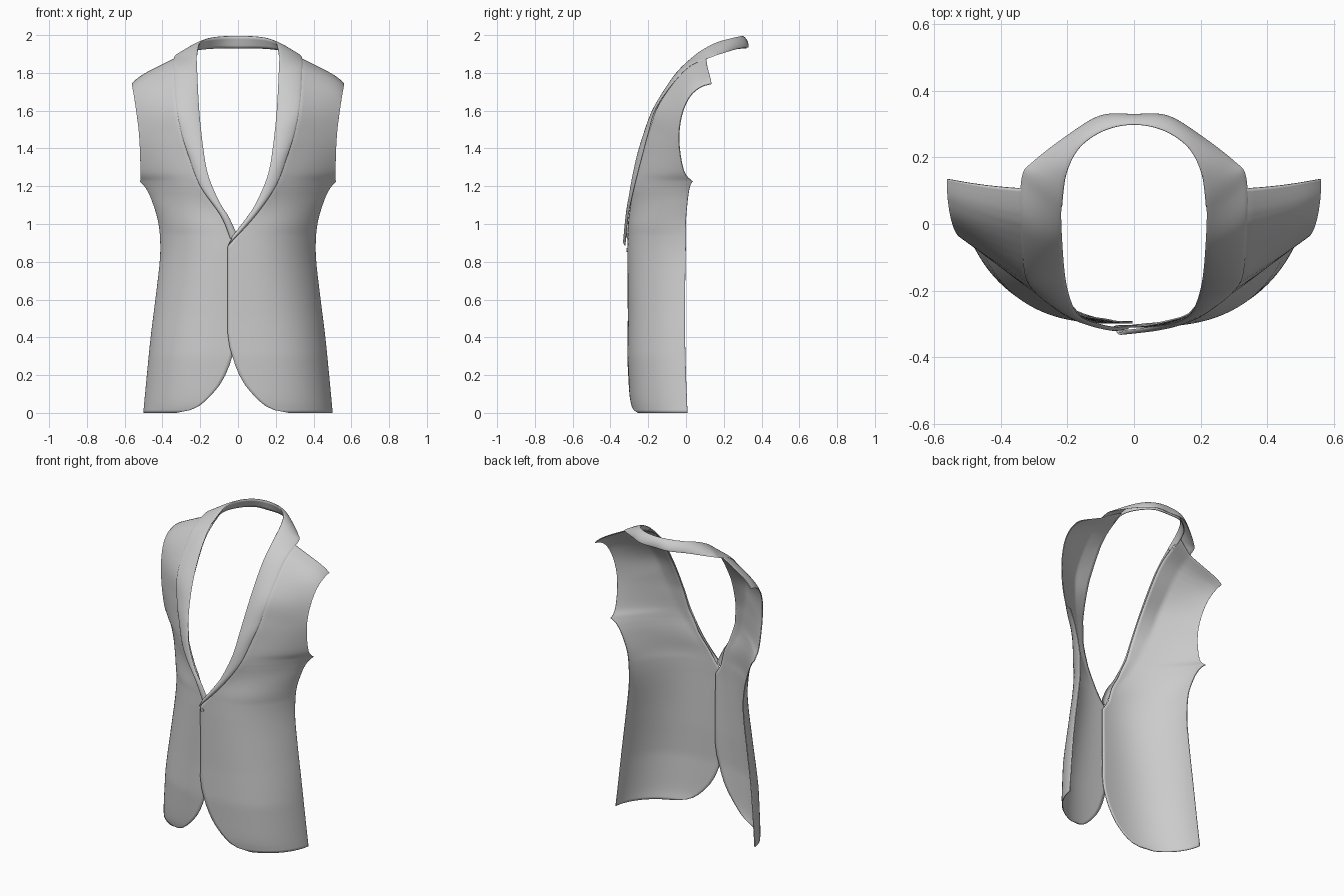
import bpy, bmesh, math
from mathutils import Vector

if "Cube" in bpy.data.objects:
    bpy.data.objects.remove(bpy.data.objects["Cube"])


def spline(keys, n):
    # Catmull-Rom through tuples of any length
    out, last = [], len(keys) - 1
    for i in range(last):
        p = [keys[max(i - 1, 0)], keys[i], keys[i + 1], keys[min(i + 2, last)]]
        for k in range(n):
            t = k / n
            out.append(tuple(0.5 * (2 * b + (c - a) * t + (2 * a - 5 * b + 4 * c - d) * t * t
                                    + (3 * b - a - 3 * c + d) * t ** 3) for a, b, c, d in zip(*p)))
    return out + [tuple(keys[-1])]


def lerp(table, z, col=1):
    for p, q in zip(table, table[1:]):
        if z <= q[0]:
            return p[col] + (q[col] - p[col]) * max(0, (z - p[0]) / (q[0] - p[0]))
    return table[-1][col]


def ramp(z, a, b):
    t = min(1, max(0, (z - a) / (b - a)))
    return t * t * (3 - 2 * t)


def loft(name, rows, closed=False, thick=0):
    bm = bmesh.new()
    vs = [[bm.verts.new(p) for p in r] for r in rows]
    m = len(rows[0])
    for a, b in zip(vs, vs[1:]):
        for j in range(m if closed else m - 1):
            k = (j + 1) % m
            bm.faces.new((a[j], a[k], b[k], b[j]))
    if closed:
        bm.faces.new(vs[0])
        bm.faces.new(vs[-1])
    bmesh.ops.recalc_face_normals(bm, faces=bm.faces)
    me = bpy.data.meshes.new(name)
    bm.to_mesh(me)
    bm.free()
    ob = bpy.data.objects.new(name, me)
    bpy.context.collection.objects.link(ob)
    if thick:
        mod = ob.modifiers.new("cloth", 'SOLIDIFY')
        mod.thickness, mod.offset = thick, 0
    bpy.ops.object.select_all(action='DESELECT')
    ob.select_set(True)
    bpy.context.view_layer.objects.active = ob
    bpy.ops.object.shade_smooth_by_angle(angle=math.radians(50))
    return ob


# Front panels: rows of (inner z, outer z, outer x, outer y)
SIDE = [(0, 0, .499, .008), (.2, .2, .48, 0), (.4, .4, .46, -.005), (.6, .6, .435, -.005),
        (.8, .8, .412, -.003), (.92, .92, .41, 0), (1.02, 1.02, .422, 0), (1.12, 1.12, .452, .008),
        (1.18, 1.18, .476, .012), (1.23, 1.225, .495, .006), (1.29, 1.28, .512, -.014),
        (1.42, 1.4, .518, -.034), (1.55, 1.5, .525, -.035), (1.68, 1.6, .538, -.015),
        (1.79, 1.68, .55, .025), (1.87, 1.725, .558, .08), (1.93, 1.742, .56, .135)]
# inner edge x by height: cutaway hem, overlap, neckline
EDGE = [(0, .30), (.004, .265), (.012, .23), (.03, .185), (.05, .157), (.075, .13), (.1, .105),
        (.15, .065), (.2, .037), (.25, .016), (.3, 0), (.35, -.015), (.42, -.025), (.88, -.025),
        (.95, .025), (1.04, .065), (1.12, .11), (1.26, .165), (1.41, .192), (1.6, .212), (1.93, .225)]
# chest depth by height
FRONT = [(0, -.272), (.03, -.285), (.1, -.292), (.3, -.303), (.5, -.3), (.85, -.302), (1.0, -.3),
         (1.2, -.282), (1.4, -.242), (1.5, -.206), (1.6, -.162), (1.7, -.105), (1.8, -.04),
         (1.86, .025), (1.93, .165)]
# where the panel comes out from under the lapel: (z, x, y)
LAPEL = spline([(.9, .03, -.302), (1.04, .09, -.298), (1.2, .2, -.265), (1.36, .262, -.223),
                (1.48, .3, -.19), (1.63, .328, -.142), (1.815, .34, .005), (1.88, .337, .14)], 5)


def panel(name, side):
    rows = []
    for zi, zo, xo, yo in spline(SIDE, 8):
        shift = -.03 * side * (1 - ramp(zi, .88, 1.1))
        xi = lerp(EDGE, zi) + shift
        yf = sum(lerp(FRONT, max(0, zi + d)) for d in (-.02, 0, .02)) / 3
        zl = zi - (zi - zo) * .33
        xl, yl = max(lerp(LAPEL, zl), xi + .01), lerp(LAPEL, zl, 2)
        waist = max(0, 1 - abs(zi - .95) / .65)
        up = ramp(zi, .95, 1.3)                       # rounded torso turns into flat chest
        bulge = .004 + .02 * (1 - ramp(zi, 1.15, 1.5))
        tip = math.exp(-abs(zo - 1.225) / .025)       # point under the armhole
        a0, row = math.asin(xi / xo), []
        for j in range(33):
            s = math.sin(a0 + (math.pi / 2 - a0) * j / 32)
            x = s * xo
            f = max(0, 1 - abs(s) ** (3 - .6 * waist)) ** (.62 + .13 * waist)
            y = yo - (yo - yf) * f
            w2 = (x - xl) / (xo - xl)
            flat = (yl + (yo - yl) * w2 - bulge * math.sin(math.pi * w2) if w2 > 0
                    else yf + (yl - yf) * (x - xi) / (xl - xi))
            y += (flat - y) * up
            w = (x - xi) / (xo - xi)
            t = tip * max(0, w) ** 9
            z = zi + (zo - zi) * w + .022 * (w - w ** 10) * ramp(zi, 1.5, 1.85)
            row.append((side * (x + .023 * t), y - .006 * side * (1 - w) * (1 - up) + .03 * t,
                        max(0, z)))
        rows.append(row)
    return loft(name, rows, thick=.005)


panel("front_panel_left", 1)
panel("front_panel_right", -1)

# Shawl collar: fold line and outer edge from centre back to the lapel tip
FOLD = [(0, .30, 1.995), (.09, .282, 1.992), (.165, .23, 1.98), (.205, .15, 1.955), (.218, .05, 1.895),
        (.215, -.06, 1.785), (.205, -.168, 1.6), (.185, -.242, 1.41), (.158, -.28, 1.26),
        (.10, -.302, 1.12), (.05, -.31, 1.04)]
OUTER = [(0, .328, 1.935), (.1, .325, 1.935), (.2, .266, 1.925), (.3, .19, 1.902), (.337, .14, 1.885),
         (.34, 0, 1.82), (.328, -.15, 1.63), (.30, -.2, 1.48), (.262, -.232, 1.36),
         (.2, -.273, 1.2), (.09, -.306, 1.04)]


def mirror(p):
    return (-p[0], p[1], p[2])


def path(keys, n=8):
    return [Vector(p) for p in spline([mirror(keys[1])] + keys, n)[n:]]


def rings(fold_tip, outer_tip):
    fold, outer = path(FOLD + [fold_tip]), path(OUTER + [outer_tip])
    mids = [(a + b) / 2 for a, b in zip(fold, outer)]
    out = []
    for i, (a, b) in enumerate(zip(fold, outer)):
        t = mids[min(i + 1, len(mids) - 1)] - mids[i - 1] if i else Vector((1, 0, 0))
        n = t.cross(b - a).normalized()
        ring = []
        for k in range(20):
            c, s = math.cos(k * math.pi / 10), math.sin(k * math.pi / 10)
            ring.append(tuple(mids[i] + (b - a) / 2 * c
                              + n * (.004 * math.copysign(abs(s) ** .6, s) + .008 * s * s)))
        out.append(ring)
    return out


left = rings((-.03, -.32, .935), (-.053, -.322, .885))
right = rings((.01, -.304, .955), (.04, -.306, .92))
loft("shawl_collar", [[mirror(p) for p in r] for r in reversed(right)] + left[1:], closed=True)

# Collar stand inside the back of the neck
LOW = [(0, .318, 1.93), (.1, .308, 1.93), (.18, .245, 1.925), (.225, .16, 1.915), (.235, .06, 1.875)]
strip = [[tuple(a.lerp(b, k / 4)) for k in range(5)] for a, b in zip(path(FOLD[:5]), path(LOW))]
loft("collar_stand", [[mirror(p) for p in r] for r in reversed(strip)] + strip[1:], thick=.005)

# Closing button
bpy.ops.mesh.primitive_cylinder_add(vertices=20, radius=.01, depth=.008, location=(-.038, -.312, .862),
                                    rotation=(math.pi / 2, 0, 0))
bpy.context.object.name = "button"
bpy.ops.object.shade_smooth_by_angle()
